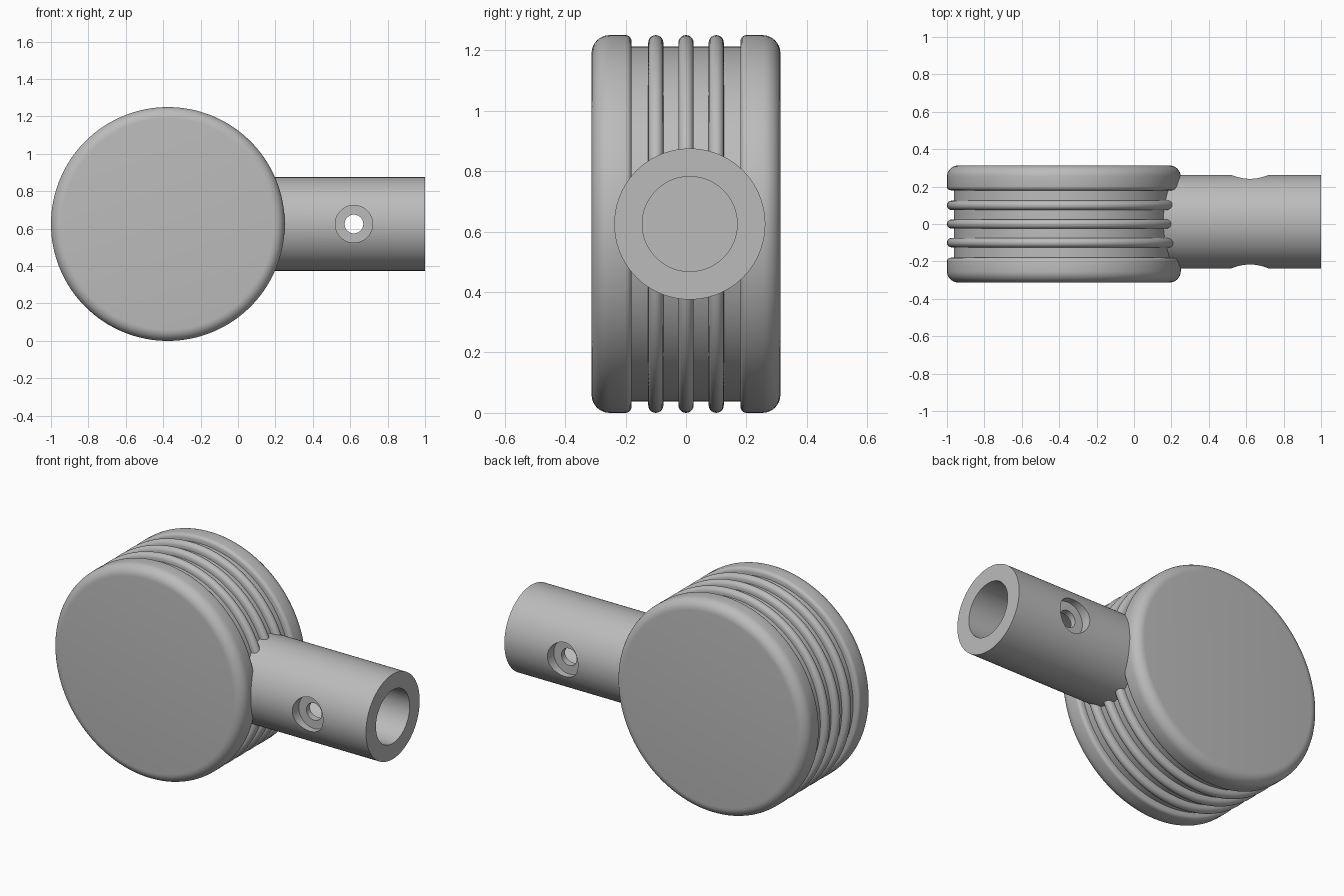
import bpy, bmesh
from math import sin, cos, pi, radians
from mathutils import Vector, Matrix

if "Cube" in bpy.data.objects:
    bpy.data.objects.remove(bpy.data.objects["Cube"], do_unlink=True)

grey = bpy.data.materials.new("plain grey")
grey.use_nodes = True
grey.diffuse_color = (0.5, 0.5, 0.5, 1)
grey.node_tree.nodes["Principled BSDF"].inputs["Base Color"].default_value = (0.5, 0.5, 0.5, 1)


def lathe(name, profile, axis, centre, steps):
    """Revolve (distance along axis, radius) points around the x or y axis."""
    bm = bmesh.new()
    if axis == "x":
        pts = [Vector((a, 0, r)) for a, r in profile]
        direction = (1, 0, 0)
    else:
        pts = [Vector((0, a, r)) for a, r in profile]
        direction = (0, 1, 0)
    verts = [bm.verts.new(p) for p in pts]
    edges = [bm.edges.new(pair) for pair in zip(verts, verts[1:])]
    bmesh.ops.spin(bm, geom=verts + edges, cent=(0, 0, 0), axis=direction,
                   angle=2 * pi, steps=steps)
    bmesh.ops.remove_doubles(bm, verts=bm.verts, dist=1e-5)
    bmesh.ops.recalc_face_normals(bm, faces=bm.faces)
    mesh = bpy.data.meshes.new(name)
    bm.to_mesh(mesh)
    bm.free()
    mesh.materials.append(grey)
    obj = bpy.data.objects.new(name, mesh)
    obj.location = centre
    bpy.context.collection.objects.link(obj)
    return obj


def arc(a, r, radius, start, end, n=8):
    """Profile arc; the angle runs from the axis direction towards the radius."""
    angles = [radians(start + (end - start) * i / n) for i in range(n + 1)]
    return [(a + radius * cos(t), r + radius * sin(t)) for t in angles]


def smooth(obj):
    bpy.ops.object.select_all(action="DESELECT")
    obj.select_set(True)
    bpy.context.view_layer.objects.active = obj
    bpy.ops.object.shade_smooth_by_angle(angle=radians(30))


# Drum: two rounded flanges with three round-tipped ribs between them
R, CORE, HALF, INNER = 0.625, 0.588, 0.3125, 0.18
BIG, SMALL, RIB = 0.06, 0.02, 0.025
profile = [(-HALF, 0)]
profile += arc(-HALF + BIG, R - BIG, BIG, 180, 90)
profile += arc(-INNER - SMALL, R - SMALL, SMALL, 90, 0, 4)
profile.append((-INNER, CORE))
for y in (-0.1, 0, 0.1):
    profile.append((y - RIB, CORE))
    profile += arc(y, R - RIB, RIB, 180, 0, 10)
    profile.append((y + RIB, CORE))
profile.append((INNER, CORE))
profile += arc(INNER + SMALL, R - SMALL, SMALL, 180, 90, 4)
profile += arc(HALF - BIG, R - BIG, BIG, 90, 0)
profile.append((HALF, 0))
drum = lathe("ribbed_drum", profile, "y", (-0.375, 0, R), 128)

# Socket tube with a blind bore
TUBE_Y = 0.0125
tube = lathe("socket_tube",
             [(0, 0), (0, 0.25), (1, 0.25), (1, 0.157), (0.25, 0.157), (0.25, 0)],
             "x", (0, TUBE_Y, R), 96)

# Stepped cross hole, countersunk on both sides
cutter = lathe("cross_hole_cutter",
               [(-0.4, 0), (-0.4, 0.1), (-0.19, 0.1), (-0.19, 0.05),
                (0.19, 0.05), (0.19, 0.1), (0.4, 0.1), (0.4, 0)],
               "y", (0.62, TUBE_Y, R), 48)
cutter.hide_render = True
cutter.hide_set(True)
cut = tube.modifiers.new("cross hole", "BOOLEAN")
cut.operation = "DIFFERENCE"
cut.solver = "EXACT"
cut.object = cutter
bpy.context.view_layer.objects.active = tube
tube.select_set(True)
bpy.ops.object.modifier_apply(modifier=cut.name)
bpy.data.objects.remove(cutter, do_unlink=True)

for part in (drum, tube):
    smooth(part)
